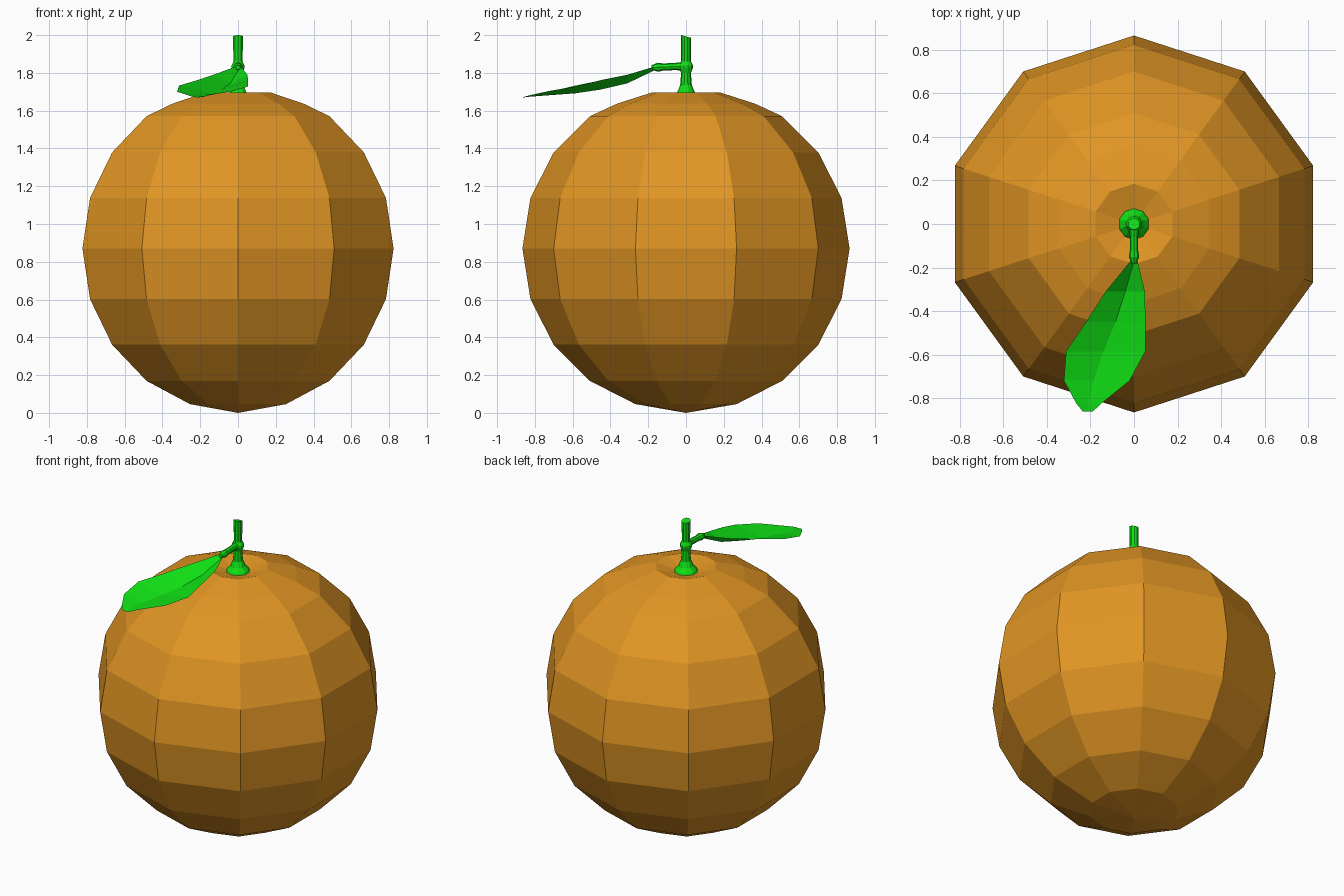
import bpy, bmesh, math
from mathutils import Vector, Matrix

if "Cube" in bpy.data.objects:
    bpy.data.objects.remove(bpy.data.objects["Cube"])


def material(name, color):
    m = bpy.data.materials.new(name)
    m.diffuse_color = (*color, 1)
    m.use_nodes = True
    m.node_tree.nodes["Principled BSDF"].inputs["Base Color"].default_value = m.diffuse_color
    return m


def finish(name, bm, mat):
    me = bpy.data.meshes.new(name)
    bm.to_mesh(me)
    bm.free()
    me.materials.append(mat)
    ob = bpy.data.objects.new(name, me)
    bpy.context.collection.objects.link(ob)
    return ob


def lathe(profile, sides, matrix=Matrix()):
    """Spin (radius, height) points around z; radius 0 makes a pole."""
    bm = bmesh.new()
    rings = []
    for r, z in profile:
        n = sides if r else 1
        rings.append([bm.verts.new(matrix @ Vector((
            r * math.cos(math.pi / 2 + math.tau * i / sides),
            r * math.sin(math.pi / 2 + math.tau * i / sides), z))) for i in range(n)])
    for a, b in zip(rings, rings[1:]):
        for i in range(sides):
            j = (i + 1) % sides
            quad = [a[i % len(a)], a[j % len(a)], b[j % len(b)], b[i % len(b)]]
            bm.faces.new(list(dict.fromkeys(quad)))
    bmesh.ops.recalc_face_normals(bm, faces=bm.faces)
    return bm


orange = material("orange_peel", (0.75, 0.30, 0.017))
green = material("leaf_green", (0.005, 0.75, 0.007))

# Fruit: ten-sided sphere with a dimple at the top
R, MID = 0.866, 0.87
profile = [(0, 0.0)]
profile += [(R * math.cos(math.radians(a)), MID + R * math.sin(math.radians(a)))
            for a in range(-72, 55, 18)]
profile += [(0.365, 1.637), (0.185, 1.695), (0, 1.645)]
finish("fruit", lathe(profile, 10), orange)

# Stem: flared foot, knuckle where the twig leaves, slanted cut on top
bm = lathe([(0, 1.655), (0.073, 1.66), (0.066, 1.675), (0.045, 1.70), (0.031, 1.735),
            (0.026, 1.80), (0.036, 1.825), (0.036, 1.84), (0.026, 1.86),
            (0.027, 1.993), (0, 1.993)], 10)
for v in bm.verts:
    if v.co.z > 1.9:
        v.co.z -= v.co.y * 0.26
finish("stem", bm, green)

# Twig: short side shoot towards the front
aim = Matrix.Translation((0, 0, 1.836)) @ Vector((0, -1, -0.04)).to_track_quat('Z', 'Y').to_matrix().to_4x4()
finish("twig", lathe([(0, 0), (0.024, 0.0), (0.019, 0.06), (0.019, 0.12),
                      (0.024, 0.15), (0.012, 0.182), (0, 0.182)], 8, aim), green)

# Leaf: rows of y, then (x, z) for left edge, midrib, right edge
rows = [
    (-0.17, (-0.016, 1.832), (0, 1.812), (0.016, 1.832)),
    (-0.31, (-0.13, 1.79), (-0.04, 1.745), (0.05, 1.79)),
    (-0.45, (-0.22, 1.76), (-0.085, 1.712), (0.053, 1.762)),
    (-0.585, (-0.312, 1.733), (-0.14, 1.692), (0.052, 1.728)),
    (-0.72, (-0.322, 1.70), (-0.185, 1.682), (-0.02, 1.705)),
    (-0.825, (-0.265, 1.682), (-0.21, 1.674), (-0.15, 1.682)),
    (-0.862, (-0.235, 1.672), (-0.212, 1.67), (-0.19, 1.672)),
]
bm = bmesh.new()
grid = [[bm.verts.new((x, y, z)) for x, z in pts] for y, *pts in rows]
for a, b in zip(grid, grid[1:]):
    for i in range(2):
        bm.faces.new((a[i], b[i], b[i + 1], a[i + 1]))
finish("leaf", bm, green)
